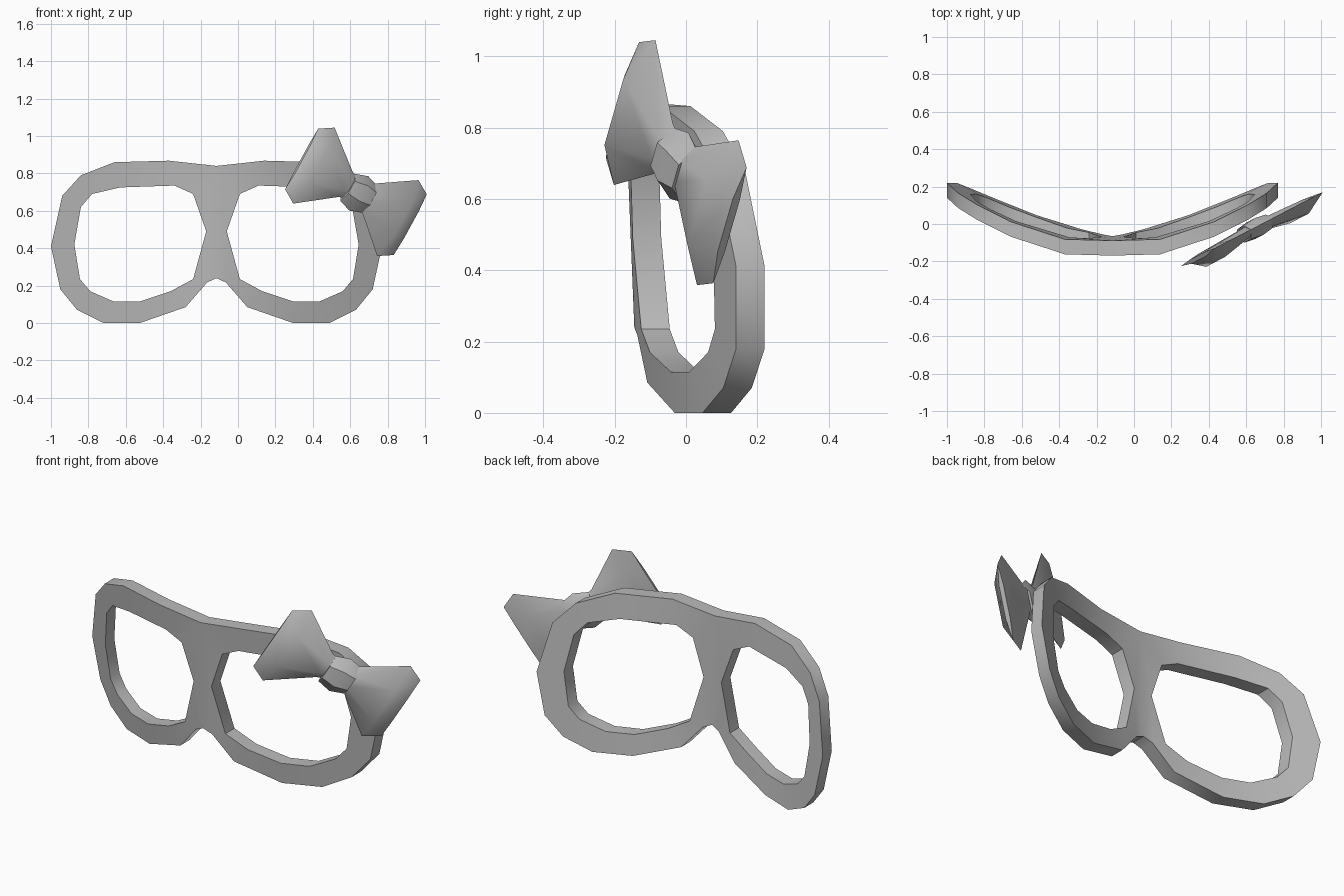
import bpy, bmesh, math
from mathutils import Vector

cube = bpy.data.objects.get("Cube")
if cube:
    bpy.data.objects.remove(cube)

grey = bpy.data.materials.new("plain grey")
grey.use_nodes = True
colour = (0.5, 0.5, 0.5, 1)
grey.diffuse_color = colour
grey.node_tree.nodes["Principled BSDF"].inputs["Base Color"].default_value = colour


def finish(name, bm, angle):
    bmesh.ops.remove_doubles(bm, verts=bm.verts, dist=0.0005)
    bmesh.ops.recalc_face_normals(bm, faces=bm.faces)
    mesh = bpy.data.meshes.new(name)
    bm.to_mesh(mesh)
    bm.free()
    mesh.materials.append(grey)
    ob = bpy.data.objects.new(name, mesh)
    bpy.context.collection.objects.link(ob)
    bpy.ops.object.select_all(action='DESELECT')
    ob.select_set(True)
    bpy.context.view_layer.objects.active = ob
    bpy.ops.object.shade_smooth_by_angle(angle=math.radians(angle))
    return ob


# Spectacle frame: half outline of rim and lens opening, from the bridge outwards
MIDDLE = -0.115
THICK = 0.08
outer = [(0, .84), (.255, .868), (.545, .86), (.725, .79), (.825, .68), (.885, .41),
         (.835, .18), (.745, .07), (.605, 0), (.41, 0), (.165, .085), (.05, .217), (0, .24)]
inner = [(.125, .69), (.225, .735), (.515, .725), (.665, .69), (.725, .62), (.76, .42),
         (.73, .235), (.675, .17), (.55, .115), (.41, .115), (.245, .17), (.125, .235), (.055, .49)]
bend = [(0, -.17), (.25, -.163), (.405, -.12), (.545, -.068), (.745, .025), (.835, .072), (.885, .095)]


def front_y(u, z):
    # Wrapped around the face, with the lower rim set back
    for (u0, y0), (u1, y1) in zip(bend, bend[1:]):
        if u <= u1:
            return y0 + (y1 - y0) * (u - u0) / (u1 - u0) + 0.1 * (.865 - z) * min(1, .4 + 2 * u)
    return bend[-1][1]


bm = bmesh.new()
for side in (-1, 1):
    def layer(points, depth):
        return [bm.verts.new((MIDDLE + side * u, front_y(u, z) + depth, z)) for u, z in points]
    of, nf = layer(outer, 0), layer(inner, 0)
    ob_, nb = layer(outer, THICK), layer(inner, THICK)
    count = len(outer)
    for i in range(count):
        j = (i + 1) % count
        bm.faces.new((of[i], of[j], nf[j], nf[i]))
        bm.faces.new((ob_[i], ob_[j], nb[j], nb[i]))
        bm.faces.new((nf[i], nf[j], nb[j], nb[i]))
        if j:
            bm.faces.new((of[i], of[j], ob_[j], ob_[i]))
finish("spectacle_frame", bm, 35)

# Bow: local axes along, across and out of the tilted ribbon
centre = Vector((.635, -.025, .71))
along = Vector((.803, .417, -.431))
across = Vector((.465, .245, .853))
out = along.cross(across).normalized()


def ribbon(name, sections, angle):
    # Six-sided sections: position, half width, front depth, back depth, shift across
    bm = bmesh.new()
    rings = []
    for a, w, f, b, s in sections:
        shape = [(-w, 0), (-.45 * w, f), (.45 * w, f), (w, 0), (.45 * w, -b), (-.45 * w, -b)]
        rings.append([bm.verts.new(centre + along * a + across * (p + s) + out * q) for p, q in shape])
    for r0, r1 in zip(rings, rings[1:]):
        for i in range(6):
            j = (i + 1) % 6
            bm.faces.new((r0[i], r0[j], r1[j], r1[i]))
    bm.faces.new(rings[0])
    bm.faces.new(rings[-1])
    return finish(name, bm, angle)


for name, side, shift in (("bow_right_loop", -1, .008), ("bow_left_loop", 1, -.028)):
    ribbon(name, [(side * .03, .065, .035, .03, 0),
                  (side * .075, .08, .035, .025, 0),
                  (side * .29, .238, .066, .015, shift),
                  (side * .372, .19, .015, .008, shift)], 50)

# Knot in the middle of the bow
ribbon("bow_knot", [(-.055, .085, .045, .035, -.01), (.02, .108, .055, .045, -.01),
                    (.09, .085, .045, .035, -.01)], 40)
